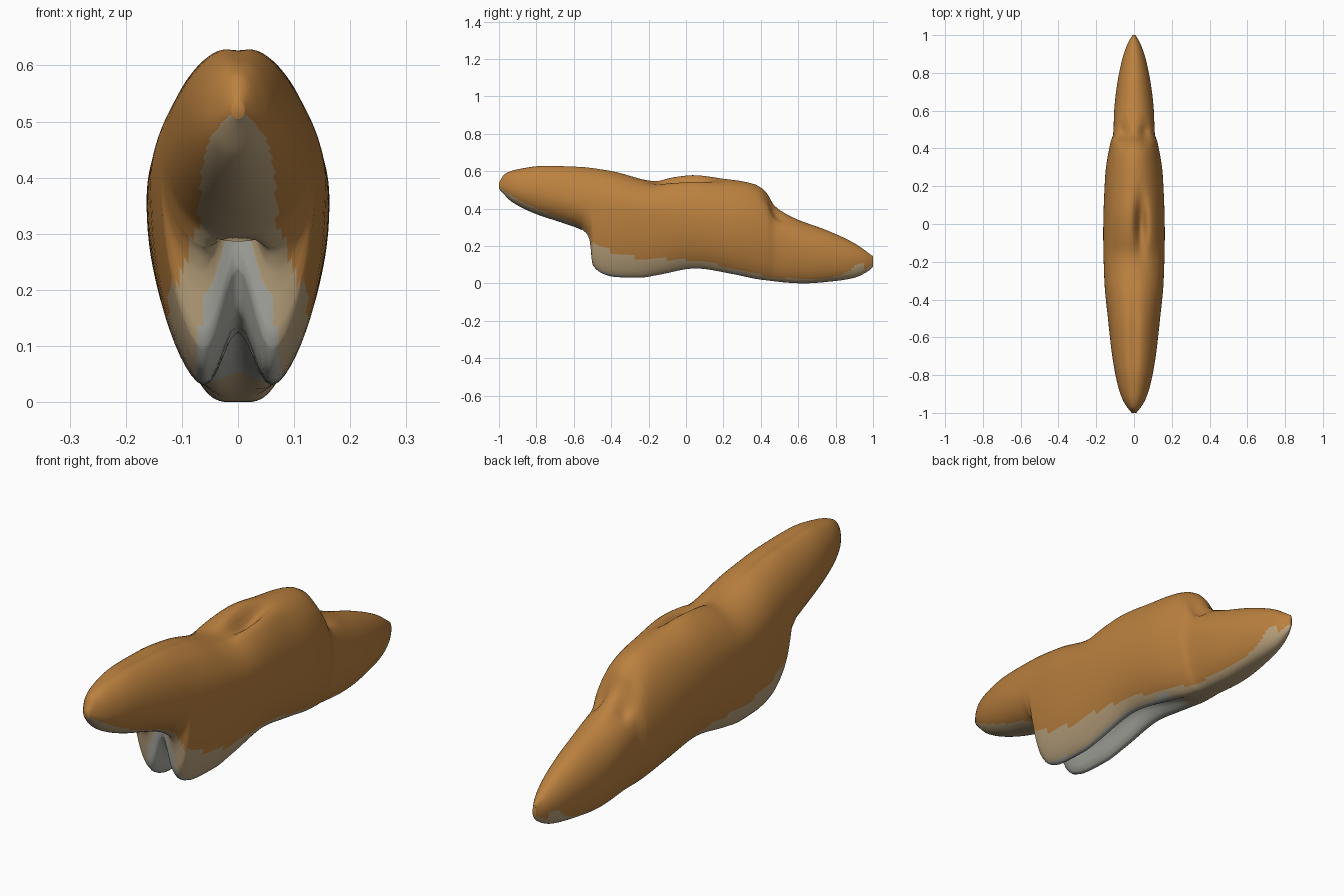
import bpy, bmesh, math

if "Cube" in bpy.data.objects:
    bpy.data.objects.remove(bpy.data.objects["Cube"])


def curve(pts):
    """Monotone smooth interpolation through (y, value) pairs."""
    n = len(pts)
    d = [(pts[i + 1][1] - pts[i][1]) / (pts[i + 1][0] - pts[i][0]) for i in range(n - 1)]
    m = [d[0]] + [2 * a * b / (a + b) if a * b > 0 else 0 for a, b in zip(d, d[1:])] + [d[-1]]

    def f(y):
        y = min(max(y, pts[0][0]), pts[-1][0])
        i = 0
        while i < n - 2 and y > pts[i + 1][0]:
            i += 1
        h = pts[i + 1][0] - pts[i][0]
        s = (y - pts[i][0]) / h
        return ((1 + 2 * s) * (1 - s) ** 2 * pts[i][1] + s * (1 - s) ** 2 * h * m[i]
                + s * s * (3 - 2 * s) * pts[i + 1][1] + s * s * (s - 1) * h * m[i + 1])
    return f


# Lengthwise profiles of the body
top = curve([(-1, .54), (-.97, .585), (-.9, .613), (-.75, .635), (-.57, .63), (-.4, .605),
             (-.16, .548), (-.08, .568), (.04, .582), (.2, .56), (.3, .546), (.38, .525),
             (.43, .485), (.47, .42), (.52, .38), (.6, .34), (.75, .285), (.9, .215), (1, .145)])
bottom = curve([(-1, .505), (-.93, .435), (-.8, .37), (-.65, .32), (-.54, .275), (-.515, .23),
                (-.5, .1), (-.44, .05), (-.38, .034), (-.25, .03), (-.15, .045), (.05, .08),
                (.25, .05), (.4, .02), (.63, 0), (.8, .013), (.9, .03), (.98, .07), (1, .09)])
width = curve([(-1, .012), (-.97, .036), (-.93, .06), (-.85, .087), (-.7, .115), (-.5, .138),
               (-.3, .157), (-.05, .163), (.25, .153), (.43, .125), (.48, .11), (.6, .105),
               (.7, .095), (.85, .068), (.95, .036), (1, .008)])
middle = curve([(-1, .52), (-.8, .49), (-.5, .42), (0, .35), (.4, .27), (.7, .16), (1, .115)])
notch = curve([(-.56, 0), (-.5, .17), (-.44, .14), (-.3, .13), (-.1, .1), (.1, .07),
               (.25, .045), (.45, .02), (.7, .013), (.95, 0)])
belly_line = curve([(-1, .515), (-.9, .45), (-.75, .38), (-.55, .3), (-.52, .26), (-.5, .215),
                    (-.4, .17), (-.25, .135), (0, .128), (.1, .115), (.3, .067), (.5, .03),
                    (.65, .022), (.8, .035), (.9, .05), (1, .1)])


def bump(v, r):
    return math.exp(-(v / r) ** 2)


def section(y, sides=80):
    """One cross-section ring: rounded back, two lobes with a groove below."""
    w, zm, zt, zb = width(y), middle(y), top(y), bottom(y)
    ring = []
    for i in range(sides):
        t = 2 * math.pi * i / sides
        x, s = w * math.cos(t), math.sin(t)
        if s >= 0:
            z = zm + (zt - zm) * s
            z -= s * .012 * bump(x, .022) * bump(y + .6, .25)            # groove along the neck
            z -= s * .07 * bump(x - .038, .03) * bump(y, .12)            # hollow beside the hump
            z -= s * .035 * bump(abs(x) - .06, .03) * bump(y - .48, .05)  # hollows behind the hump
        else:
            z = zm + (zm - zb) * s + abs(s) * notch(y) * bump(x, .04)
        ring.append([x, y, z])
    low = min(p[2] for p in ring)
    k = (zm - zb) / max(zm - low, 1e-4)
    for p in ring:
        if p[2] < zm:
            p[2] = zm + (p[2] - zm) * k
    return ring


def material(name, rgb):
    m = bpy.data.materials.new(name)
    m.diffuse_color = (*rgb, 1)
    m.use_nodes = True
    m.node_tree.nodes["Principled BSDF"].inputs["Base Color"].default_value = m.diffuse_color
    return m


# Stations, closer together at both ends, at the lobe fronts and behind the hump
stations = [-math.cos(math.pi * i / 90) for i in range(91)]
stations += [-.545 + .005 * i for i in range(22)] + [.41 + .011 * i for i in range(11)]
ys = []
for y in sorted(stations):
    if not ys or y - ys[-1] > .0005:
        ys.append(y)

# Lofted body
bm = bmesh.new()
rings = [[bm.verts.new(p) for p in section(y)] for y in ys]
for a, b in zip(rings, rings[1:]):
    for i in range(len(a)):
        j = (i + 1) % len(a)
        bm.faces.new((a[i], a[j], b[j], b[i]))
bm.faces.new(rings[0])
bm.faces.new(rings[-1])
bmesh.ops.recalc_face_normals(bm, faces=bm.faces[:])

# Brown back, beige underside, grey between the lobes
for f in bm.faces:
    c = f.calc_center_median()
    f.smooth = True
    if c.z < belly_line(c.y) or (-.56 < c.y < .95 and abs(c.x) < .05 and c.z < middle(c.y) - .02):
        inner = .015 + .06 * min(1, max(0, (.32 - c.z) / .2))
        f.material_index = 2 if -.56 < c.y < .3 and abs(c.x) < inner else 1

mesh = bpy.data.meshes.new("body")
bm.to_mesh(mesh)
bm.free()
body = bpy.data.objects.new("body", mesh)
bpy.context.collection.objects.link(body)
for m in (material("brown", (.50, .22, .05)), material("beige", (.50, .37, .21)),
          material("pale grey", (.42, .42, .38))):
    mesh.materials.append(m)
